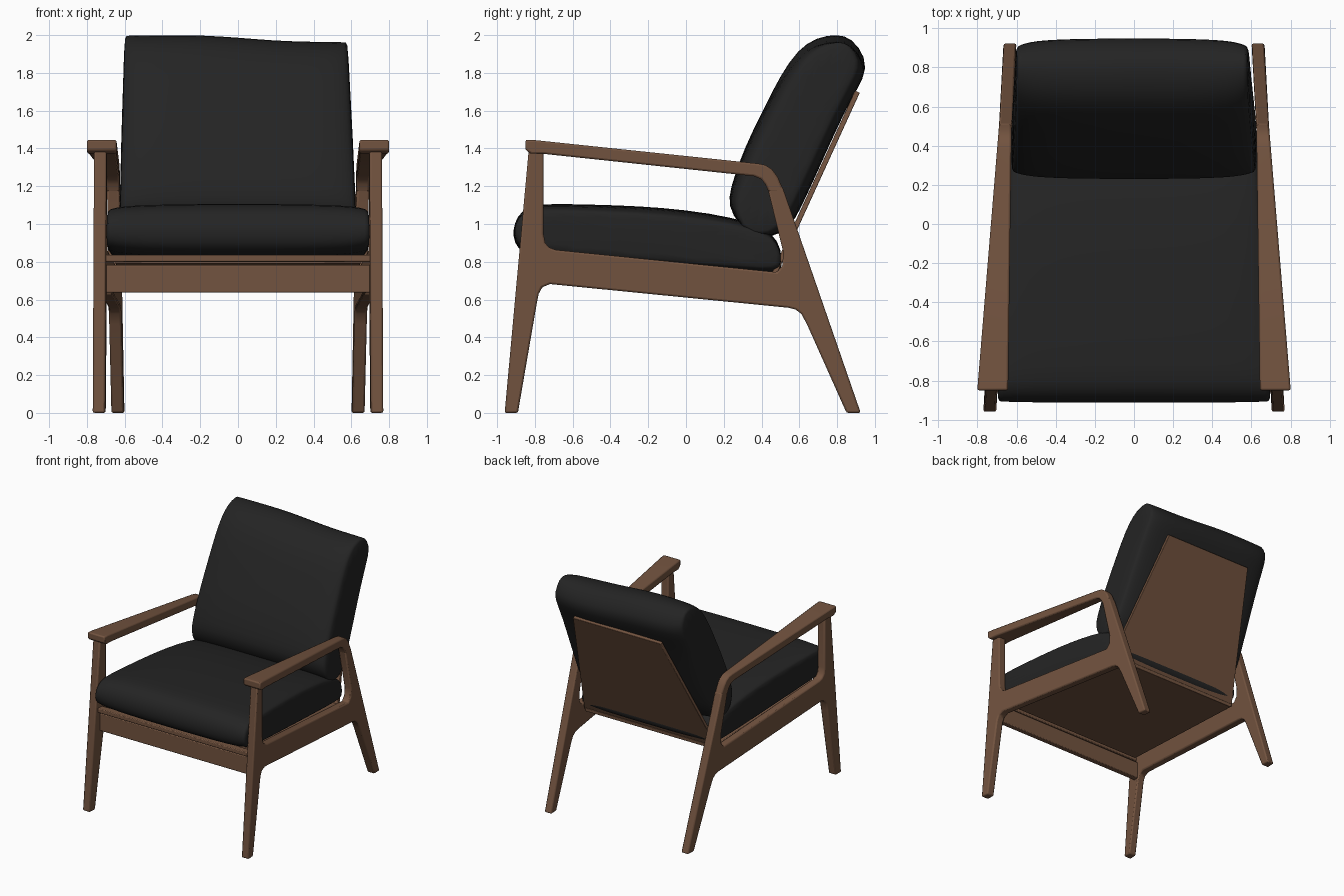
import bpy, bmesh, math
from mathutils import Vector

if "Cube" in bpy.data.objects:
    bpy.data.objects.remove(bpy.data.objects["Cube"])


def material(name, rgb):
    m = bpy.data.materials.new(name)
    m.diffuse_color = (*rgb, 1)
    m.use_nodes = True
    m.node_tree.nodes["Principled BSDF"].inputs["Base Color"].default_value = m.diffuse_color
    return m


WOOD = material("walnut_wood", (0.17, 0.087, 0.05))
BLACK = material("black_upholstery", (0.0175, 0.0175, 0.0175))


def finish(name, bm, mat, angle=40):
    bmesh.ops.recalc_face_normals(bm, faces=bm.faces)
    me = bpy.data.meshes.new(name)
    bm.to_mesh(me)
    bm.free()
    me.materials.append(mat)
    me.shade_smooth()
    me.set_sharp_from_angle(angle=math.radians(angle))
    ob = bpy.data.objects.new(name, me)
    bpy.context.collection.objects.link(ob)
    return ob


def slab(name, side_a, side_b, mat, bevel):
    """Solid between two matching outlines, with softened edges."""
    bm = bmesh.new()
    a = [bm.verts.new(p) for p in side_a]
    b = [bm.verts.new(p) for p in side_b]
    bm.faces.new(a)
    bm.faces.new(b[::-1])
    for i in range(len(a)):
        j = (i + 1) % len(a)
        bm.faces.new((a[i], a[j], b[j], b[i]))
    ob = finish(name, bm, mat)
    mod = ob.modifiers.new("soft_edges", "BEVEL")
    mod.width = bevel
    mod.segments = 2
    mod.limit_method = "ANGLE"
    mod.angle_limit = math.radians(40)
    return ob


def lerp_y(y0, x0, y1, x1):
    return lambda y: x0 + (x1 - x0) * (y - y0) / (y1 - y0)


# side frames: legs and rail in one (y, z) outline, converging to the rear
frame = [(-.96, 0), (-.89, 0), (-.79, .58), (-.78, .63), (-.762, .665), (-.72, .682),
         (.54, .557), (.58, .547), (.61, .525), (.64, .47), (.85, 0), (.925, 0),
         (.51, 1.2), (.432, 1.19), (.515, .85), (.51, .78), (.48, .745),
         (-.69, .863), (-.725, .876), (-.745, .9), (-.755, .95), (-.755, 1.4), (-.832, 1.4)]
frame_in = lerp_y(-.93, .702, .9, .602)
frame_out = lerp_y(-.93, .768, .9, .668)

# armrests: wide at the front, bending down into the rear leg
arm = [(-.85, 1.446), (-.8, 1.444), (.38, 1.32), (.42, 1.312), (.455, 1.29), (.485, 1.25),
       (.52, 1.17), (.437, 1.17), (.42, 1.21), (.397, 1.238), (.36, 1.253),
       (-.76, 1.372), (-.82, 1.372), (-.85, 1.392)]
arm_in = lerp_y(-.84, .643, .45, .626)
arm_out = lerp_y(-.84, .80, .45, .694)

for s, side in ((1, "right"), (-1, "left")):
    for part, outline, fi, fo in (("side_frame", frame, frame_in, frame_out),
                                  ("armrest", arm, arm_in, arm_out)):
        slab(f"{side}_{part}", [(s * fi(y), y, z) for y, z in outline],
             [(s * fo(y), y, z) for y, z in outline], WOOD, .01)


def crossbar(name, x, y0, y1, z0, z1):
    sec = [(y0, z0), (y1, z0), (y1, z1), (y0, z1)]
    slab(name, [(-x, y, z) for y, z in sec], [(x, y, z) for y, z in sec], WOOD, .006)


# front rail and the thin strip above it
crossbar("front_rail", .705, -.83, -.785, .637, .782)
crossbar("front_strip", .705, -.86, -.80, .80, .836)


def board(name, corners, shift):
    slab(name, corners, [Vector(c) + Vector(shift) for c in corners], WOOD, .004)


# seat board and tapered back board
board("seat_board", [(-.65, -.76, .79), (.65, -.76, .79), (.60, .475, .692), (-.60, .475, .692)],
      (0, .003, .03))
board("back_board", [(-.615, .468, .705), (.615, .468, .705), (.405, .92, 1.695), (-.405, .92, 1.695)],
      (0, -.025, .011))


def cushion(name, profile, tilt, half_width, end_thick, end_len, warp):
    """Loft a (y, z) profile across x, thinning toward both ends."""
    n = len(profile)
    cy = sum(p[0] for p in profile) / n
    cz = sum(p[1] for p in profile) / n
    c, sn = math.cos(tilt), math.sin(tilt)
    stations = [(0, 0), (.3, 0), (.6, .06), (.82, .22), (.93, .5), (.985, .8), (1, 1.15)]
    stations = [(-u, k) for u, k in stations[:0:-1]] + stations
    bm = bmesh.new()
    rings = []
    for u, k in stations:
        ring = []
        for y, z in profile:
            a = ((y - cy) * c + (z - cz) * sn) * (1 - end_len * k)
            b = (-(y - cy) * sn + (z - cz) * c) * (1 - end_thick * k)
            ny, nz = cy + a * c - b * sn, cz + a * sn + b * c
            ring.append(bm.verts.new(warp(u * half_width(ny, nz), ny, nz)))
        rings.append(ring)
    for r, q in zip(rings, rings[1:]):
        for i in range(n):
            j = (i + 1) % n
            bm.faces.new((r[i], r[j], q[j], q[i]))
    bm.faces.new(rings[0])
    bm.faces.new(rings[-1])
    ob = finish(name, bm, BLACK, 180)
    mod = ob.modifiers.new("soft_shape", "SUBSURF")
    mod.levels = mod.render_levels = 1


# seat cushion
seat = [(-.87, .845), (-.91, .90), (-.917, .97), (-.895, 1.04), (-.84, 1.092), (-.75, 1.108),
        (-.5, 1.103), (-.25, 1.095), (0, 1.075), (.25, 1.035), (.42, .98), (.49, .91),
        (.51, .82), (.505, .745), (.46, .725), (.1, .752), (-.3, .785), (-.7, .818)]
cushion("seat_cushion", seat, math.radians(-5),
        lambda y, z: frame_in(y) + .002, .27, .012, lambda x, y, z: (x, y, z))

# back cushion, slightly slumped at its right top corner
back = [(.222, 1.10), (.235, 1.19), (.285, 1.34), (.345, 1.48), (.42, 1.63), (.5, 1.79),
        (.59, 1.925), (.69, 1.99), (.80, 2.006), (.88, 1.985), (.955, 1.88), (.945, 1.80),
        (.875, 1.68), (.79, 1.50), (.695, 1.28), (.61, 1.09), (.55, .975), (.46, .93),
        (.36, .94), (.28, .99)]


def slump(x, y, z):
    t = max(0, (z - 1.0))
    d = min(1, max(0, (x + .25) / .6))
    return x - .02 * t * (x > 0) * x / .6, y, z - .035 * t * d * d * (3 - 2 * d)


cushion("back_cushion", back, math.radians(65),
        lambda y, z: .632 - .028 * (z - .95), .3, .004, slump)
